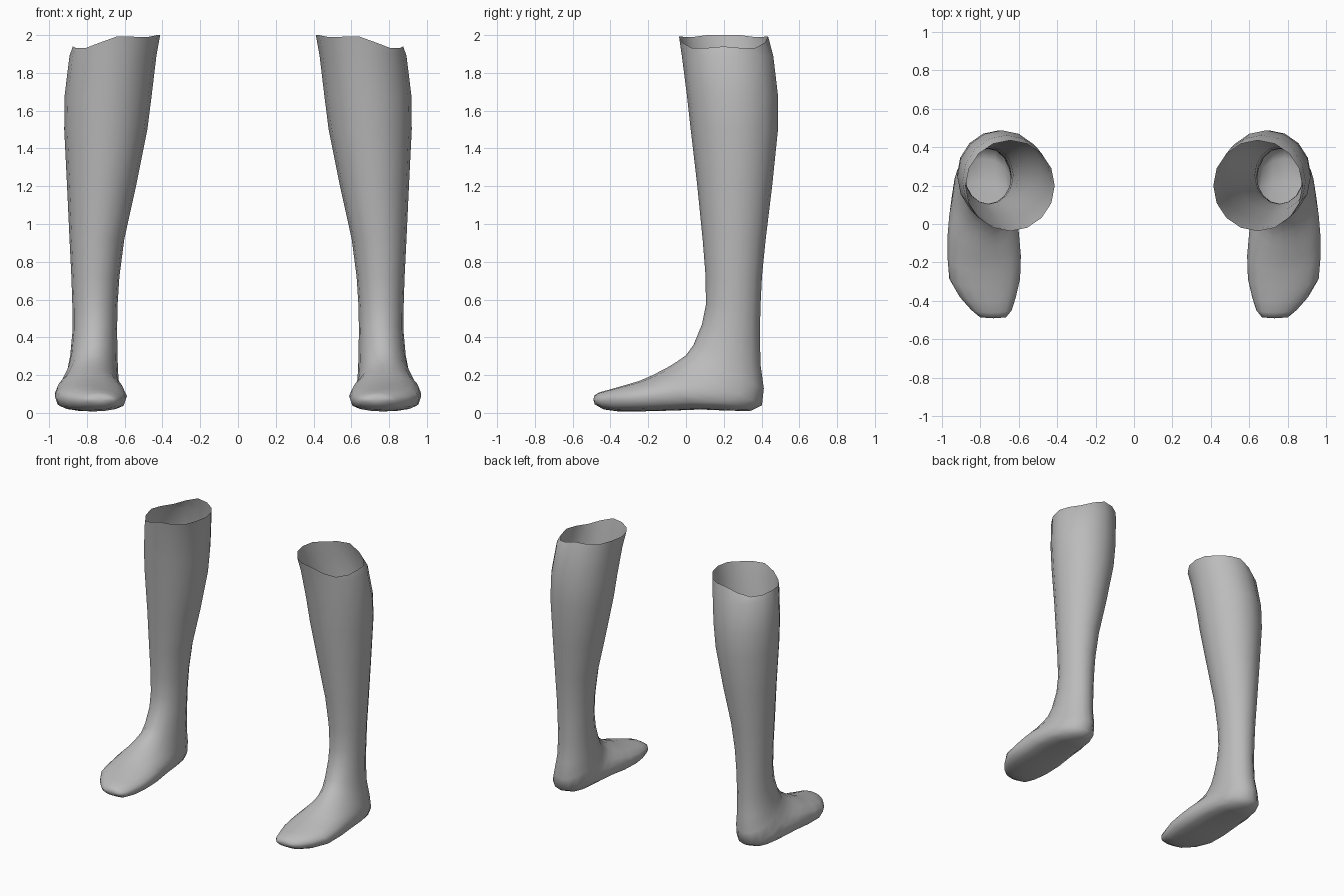
import bpy, bmesh, math

SIDES = 16

skin = bpy.data.materials.new("plain_grey")
skin.diffuse_color = (0.5, 0.5, 0.5, 1)

# Each ring: front/top point (y, z), back/bottom point (y, z), inner x, outer x, sole flatness
SHIN = [
    (-.037, 1.98, .435, 1.98, .412, .875, 0),
    (-.022, 1.89, .462, 1.89, .432, .892, 0),
    (.005, 1.68, .487, 1.68, .457, .918, 0),
    (.025, 1.50, .487, 1.50, .480, .920, 0),
    (.060, 1.20, .456, 1.20, .540, .905, 0),
    (.088, .92, .422, .92, .602, .892, 0),
    (.104, .72, .402, .72, .628, .882, 0),
    (.105, .57, .394, .56, .638, .877, 0),
]
FOOT = [
    (.085, .47, .391, .40, .640, .876, 0),
    (.040, .36, .395, .25, .638, .888, 0),
    (.000, .305, .412, .13, .635, .905, .1),
    (-.05, .270, .402, .04, .630, .930, .2),
    (-.09, .245, .340, .010, .622, .945, .3),
    (-.13, .224, .220, .012, .610, .960, .4),
    (-.18, .198, .080, .018, .598, .968, .4),
    (-.25, .168, -.08, .012, .588, .970, .4),
    (-.33, .145, -.24, .008, .592, .960, .4),
    (-.40, .125, -.36, .008, .614, .905, .4),
    (-.46, .108, -.435, .018, .635, .845, .3),
    (-.487, .090, -.483, .045, .665, .800, 0),
]


def ring(bm, r, side, rim=False):
    fy, fz, by, bz, x0, x1, flat = r
    verts = []
    for i in range(SIDES):
        a = 2 * math.pi * i / SIDES
        c, s = math.cos(a), math.sin(a)
        if c < 0:
            c = -abs(c) ** (1 - flat)      # squarer towards the sole
        t = (1 - c) / 2                    # 0 = front/top, 1 = back/bottom
        x = (x0 + x1) / 2 + s * (x1 - x0) / 2
        z = fz + (bz - fz) * t
        if rim:                            # wavy cut edge, low outside, high inside
            z += -.03 * s + .012 * math.cos(4 * a) - .022 * max(s, 0)
            z = min(z, 2.0)
        verts.append(bm.verts.new((side * x, fy + (by - fy) * t, z)))
    return verts


def leg(name, side):
    bm = bmesh.new()
    rings = [ring(bm, r, side, k == 0) for k, r in enumerate(SHIN + FOOT)]
    for p, q in zip(rings, rings[1:]):
        for i in range(SIDES):
            j = (i + 1) % SIDES
            f = (p[i], p[j], q[j], q[i])
            bm.faces.new(f if side < 0 else f[::-1])
    # rounded toe cap
    tip = bm.verts.new((side * .73, -.49, .068))
    for i in range(SIDES):
        f = (rings[-1][i], rings[-1][(i + 1) % SIDES], tip)
        bm.faces.new(f if side < 0 else f[::-1])
    bmesh.ops.recalc_face_normals(bm, faces=bm.faces)
    for f in bm.faces:
        f.smooth = True
    me = bpy.data.meshes.new(name)
    bm.to_mesh(me)
    bm.free()
    me.materials.append(skin)
    ob = bpy.data.objects.new(name, me)
    bpy.context.collection.objects.link(ob)


leg("left_lower_leg", 1)
leg("right_lower_leg", -1)
